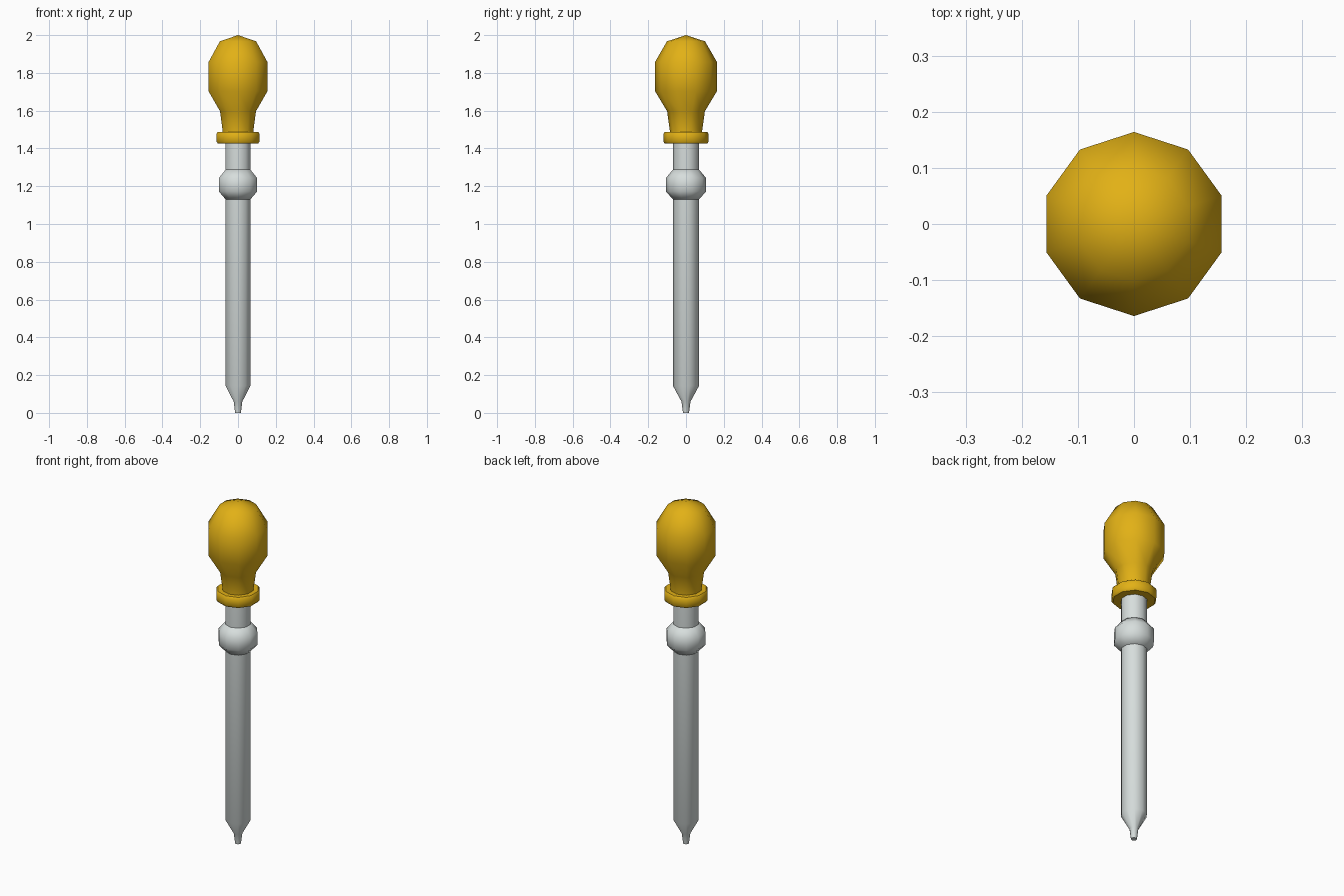
import bpy, bmesh, math

if "Cube" in bpy.data.objects:
    bpy.data.objects.remove(bpy.data.objects["Cube"])

SIDES = 10


def material(name, rgb):
    m = bpy.data.materials.new(name)
    m.diffuse_color = (*rgb, 1)
    m.use_nodes = True
    m.node_tree.nodes["Principled BSDF"].inputs["Base Color"].default_value = m.diffuse_color
    return m


def lathe(name, profile, mat, angle):
    """Revolve (radius, z) points, bottom to top, with a corner facing +y."""
    bm = bmesh.new()
    rings = []
    for r, z in profile:
        if r == 0:
            rings.append([bm.verts.new((0, 0, z))] * SIDES)
        else:
            rings.append([bm.verts.new((r * math.sin(2 * math.pi * i / SIDES),
                                        r * math.cos(2 * math.pi * i / SIDES), z))
                          for i in range(SIDES)])
    for a, b in zip(rings, rings[1:]):
        for i in range(SIDES):
            j = (i + 1) % SIDES
            corners = list(dict.fromkeys((a[i], a[j], b[j], b[i])))
            bm.faces.new(corners)
    for ring, r in ((rings[0], profile[0][0]), (rings[-1], profile[-1][0])):
        if r > 0:
            bm.faces.new(ring)
    bmesh.ops.recalc_face_normals(bm, faces=bm.faces)
    me = bpy.data.meshes.new(name)
    bm.to_mesh(me)
    bm.free()
    me.materials.append(mat)
    ob = bpy.data.objects.new(name, me)
    bpy.context.collection.objects.link(ob)
    bpy.ops.object.select_all(action='DESELECT')
    ob.select_set(True)
    bpy.context.view_layer.objects.active = ob
    bpy.ops.object.shade_smooth_by_angle(angle=math.radians(angle))
    return ob


yellow = material("yellow_rubber", (0.76, 0.44, 0.008))
glass = material("pale_grey_glass", (0.68, 0.73, 0.72))

# Squeeze bulb with narrowing neck
lathe("bulb", [(0.085, 1.46), (0.085, 1.49), (0.1, 1.597), (0.164, 1.703),
               (0.164, 1.857), (0.101, 1.967), (0, 2.0)], yellow, 60)

# Collar at the bottom of the bulb
lathe("collar", [(0.112, 1.426), (0.12, 1.436), (0.12, 1.477), (0.112, 1.488)],
      yellow, 50)

# Glass tube tapering to the tip
lathe("tube", [(0.016, 0), (0.024, 0.06), (0.069, 0.143), (0.069, 1.45)], glass, 45)

# Swelling in the glass
lathe("tube_swelling", [(0.069, 1.13), (0.107, 1.173), (0.107, 1.243),
                        (0.069, 1.288)], glass, 60)
